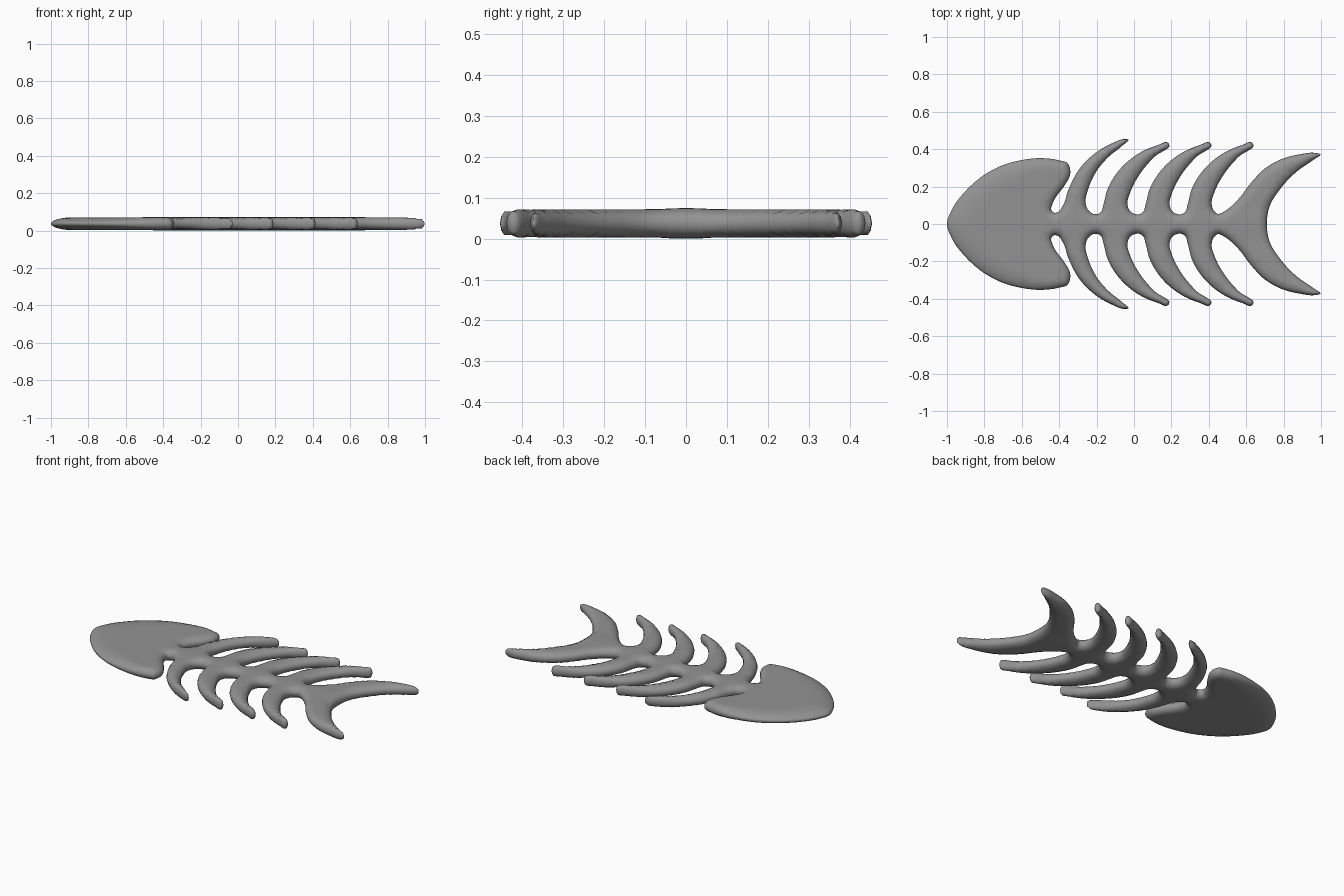
import bpy, math
from mathutils import Vector, kdtree
from mathutils.geometry import interpolate_bezier, delaunay_2d_cdt

if "Cube" in bpy.data.objects:
    bpy.data.objects.remove(bpy.data.objects["Cube"])

# Half outlines of each part (upper side, followed from nose to tail)
HEAD = [(-1, 0), (-.975, .075), (-.90, .177), (-.80, .263), (-.70, .315), (-.61, .34),
        (-.49, .352), (-.40, .34), (-.355, .325), (-.343, .30), (-.341, .268), (-.375, .20),
        (-.42, .14), (-.437, .105), (-.442, .075), (-.425, .06), (-.405, .065), (-.382, .095)]
FIRST_RIB = [(-.35, .185), (-.29, .297), (-.21, .377), (-.12, .43), (-.05, .454), (-.03, .452),
             (-.067, .415), (-.14, .355), (-.205, .275), (-.25, .17), (-.259, .13),
             (-.25, .083), (-.222, .056), (-.195, .053), (-.177, .064)]
RIB = [(-.163, .105), (-.142, .185), (-.078, .29), (.03, .38), (.125, .421), (.18, .435),
       (.187, .428), (.11, .36), (.03, .265), (-.024, .158), (-.035, .115), (-.022, .07),
       (.004, .054)]
GAP = [(.03, .053), (.048, .064)]
TAIL = [(.46, .056), (.50, .079), (.56, .135), (.625, .22), (.70, .297), (.805, .353),
        (.885, .372), (.97, .38), (.997, .373), (.955, .34), (.87, .28), (.78, .185),
        (.725, .094), (.71, 0)]
PITCH = .225
MID, HALF = .037, .0345


def full_outline():
    half = HEAD + FIRST_RIB
    for i in range(3):
        part = RIB + GAP if i < 2 else RIB
        half = half + [(x + PITCH * i, y) for x, y in part]
    half = half + TAIL
    return [Vector(p) for p in half + [(x, -y) for x, y in half[-2:0:-1]]]


def smooth_loop(pts, steps):
    n = len(pts)
    tang = []
    for i in range(n):
        a, b = pts[i] - pts[i - 1], pts[(i + 1) % n] - pts[i]
        la, lb = a.length, b.length
        tang.append((a / la * lb + b / lb * la) / (la + lb))
    out = []
    for i in range(n):
        j = (i + 1) % n
        k = (pts[j] - pts[i]).length / 3
        seg = interpolate_bezier(pts[i], pts[i] + tang[i] * k,
                                 pts[j] - tang[j] * k, pts[j], steps + 1)
        out += [Vector(p[:2]) for p in seg[:-1]]
    return out


def ramp(v, a, b):
    t = min(max((v - a) / (b - a), 0), 1)
    return t * t * (3 - 2 * t)


def edge_radius(p):
    # broad at the nose, tight at the rib and tail tips
    return .045 + .08 * ramp(-p.x, .4, .8) - .022 * ramp(abs(p.y), .3, .42) * ramp(p.x, -.4, -.2)


def inflate(name, loop):
    n = len(loop)
    kd = kdtree.KDTree(n)
    for i, p in enumerate(loop):
        kd.insert(p.to_3d(), i)
    kd.balance()
    dist = lambda p: kd.find(p.to_3d())[2]
    pts = list(loop)
    # rings just inside the edge, then a grid across the middle
    for off in (.003, .01, .021, .034):
        for i, p in enumerate(loop):
            if off > .015 and i % 2:
                continue
            t = (loop[(i + 1) % n] - loop[i - 1]).normalized()
            q = p + Vector((t.y, -t.x)) * off
            if dist(q) > off * .93:
                pts.append(q)
    for ix in range(-50, 51):
        for iy in range(-24, 25):
            q = Vector((ix * .02, iy * .02))
            if dist(q) > .042:
                pts.append(q)
    edges = [(i, (i + 1) % n) for i in range(n)]
    co, _, tris, orig, _, _ = delaunay_2d_cdt(pts, edges, [], 1, 1e-6)
    verts, top, bottom = [], {}, {}
    for i in sorted({v for t in tris for v in t}):
        p = co[i]
        rim = any(o < n for o in orig[i])
        u = 0 if rim else min(dist(p) / edge_radius(p), 1)
        # the spine is slightly thicker than the rest
        spine = .0025 * math.exp(-(p.y / .055) ** 4) / (1 + math.exp(-(p.x + .4) * 30))
        h = (HALF + spine) * math.sqrt(max(0, 1 - (1 - u) ** 2))
        top[i] = bottom[i] = len(verts)
        verts.append((p.x, p.y, MID + h))
        if not rim:
            bottom[i] = len(verts)
            verts.append((p.x, p.y, MID - h))
    faces = []
    for a, b, c in tris:
        if (co[b] - co[a]).cross(co[c] - co[a]) < 0:
            b, c = c, b
        faces.append((top[a], top[b], top[c]))
        if any(top[v] != bottom[v] for v in (a, b, c)):
            faces.append((bottom[c], bottom[b], bottom[a]))
    me = bpy.data.meshes.new(name)
    me.from_pydata(verts, [], faces)
    me.validate()
    me.polygons.foreach_set("use_smooth", [True] * len(me.polygons))
    me.update()
    ob = bpy.data.objects.new(name, me)
    bpy.context.collection.objects.link(ob)
    return ob


# Head, spine, ribs and tail as one rounded flat body
fish = inflate("fish_skeleton", smooth_loop(full_outline(), 6))
mat = bpy.data.materials.new("dark_grey")
mat.diffuse_color = (.29, .29, .29, 1)
mat.use_nodes = True
mat.node_tree.nodes["Principled BSDF"].inputs["Base Color"].default_value = mat.diffuse_color
fish.data.materials.append(mat)
